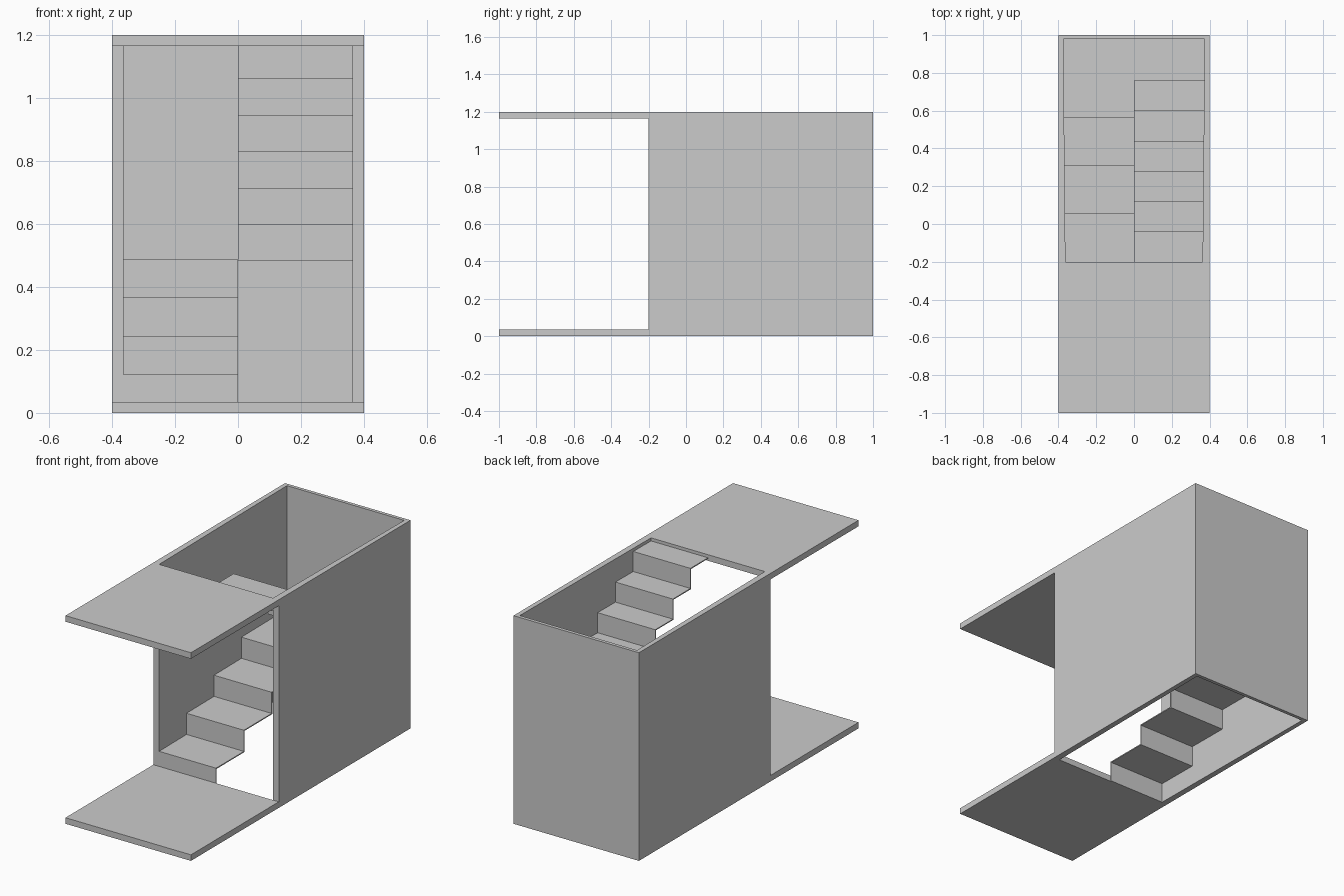
import bpy, bmesh

if "Cube" in bpy.data.objects:
    bpy.data.objects.remove(bpy.data.objects["Cube"])

T = 0.006          # stair sheet thickness
Y0, Y1 = -0.2, 0.98  # inside of the stairwell, front to back


def inner(y):
    """Half width of the slightly tapered stairwell at depth y."""
    return 0.363 + (y - Y0) / (Y1 - Y0) * 0.011


def prism(name, lower, upper):
    """Solid between two matching outlines."""
    bm = bmesh.new()
    a = [bm.verts.new(p) for p in lower]
    b = [bm.verts.new(p) for p in upper]
    bm.faces.new(a)
    bm.faces.new(b[::-1])
    n = len(a)
    for i in range(n):
        j = (i + 1) % n
        bm.faces.new((a[j], a[i], b[i], b[j]))
    bmesh.ops.recalc_face_normals(bm, faces=bm.faces)
    mesh = bpy.data.meshes.new(name)
    bm.to_mesh(mesh)
    bm.free()
    obj = bpy.data.objects.new(name, mesh)
    bpy.context.collection.objects.link(obj)
    return obj


def plate(name, outline, z0, z1):
    return prism(name, [(x, y, z0) for x, y in outline],
                 [(x, y, z1) for x, y in outline])


def flight(name, side, y, z, going, rise, steps, end_riser=None):
    """Thin zigzag stair; going is signed along y, side picks the x half."""
    d = T if going > 0 else -T
    top, under = [(y, z)], [(y + d, z)]
    level = z
    for i in range(steps):
        level = rise * (i + 1) + (0 if side < 0 else 0.488)
        y2 = y + going
        top += [(y, level), (y2, level)]
        last = i == steps - 1 and end_riser is None
        under += [(y + d, level - T), (y2 + (0 if last else d), level - T)]
        y = y2
    if end_riser is not None:
        top.append((y, end_riser))
        under.append((y + d, end_riser))
    outline = top + under[::-1]
    return prism(name, [(0, p, q) for p, q in outline],
                 [(side * inner(p), p, q) for p, q in outline])


# floor and ceiling slabs at the front
front = [(-0.4, -1), (0.4, -1), (0.4, Y0), (-0.4, Y0)]
plate("lower_floor_slab", front, 0, 0.035)
plate("upper_floor_slab", front, 1.165, 1.2)

# U-shaped stairwell wall, open at front, top and bottom
w0, w1 = inner(Y0), inner(Y1)
plate("stairwell_wall", [(-0.4, Y0), (-w0, Y0), (-w1, Y1), (w1, Y1),
                         (w0, Y0), (0.4, Y0), (0.4, 1), (-0.4, 1)], 0, 1.2)

# lower flight on the left, up to the landing
flight("lower_flight", -1, Y0, 0.0, 0.76 / 3, 0.122, 3, 0.488 - T)

# L-shaped landing
plate("landing", [(-inner(0.56), 0.56), (0, 0.56), (0, 0.76 - T),
                  (inner(0.76), 0.76 - T), (w1, Y1), (-w1, Y1)], 0.488 - T, 0.488)

# upper flight on the right, back to the front
flight("upper_flight", 1, 0.76, 0.488, -0.16, 0.1157, 6)
